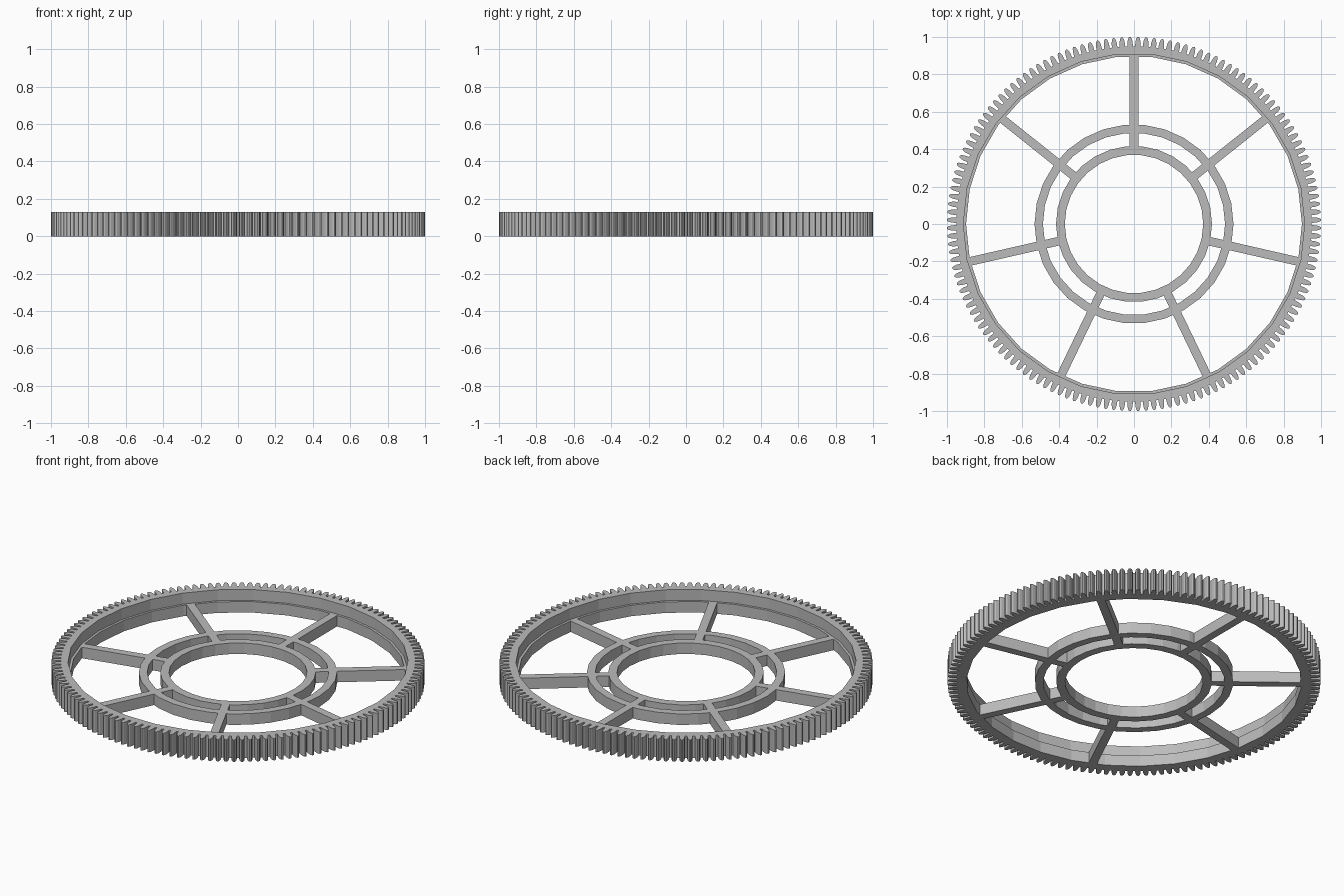
import bpy
from math import sin, cos, pi

cube = bpy.data.objects.get("Cube")
if cube:
    bpy.data.objects.remove(cube, do_unlink=True)

HEIGHT = 0.13
LOW = 0.065      # height of hub, spokes and ledge
TEETH = 144
SIDES = 30
SPOKES = 7

grey = bpy.data.materials.new("light grey")
grey.use_nodes = True
grey.diffuse_color = (0.5, 0.5, 0.5, 1)
grey.node_tree.nodes["Principled BSDF"].inputs["Base Color"].default_value = (0.5, 0.5, 0.5, 1)


def polar(radius, angle):
    return radius * cos(angle), radius * sin(angle)


def polygon(radius):
    """Regular outline with a flat side facing +y."""
    return [polar(radius, pi / 2 + (i + 0.5) * 2 * pi / SIDES) for i in range(SIDES)]


def plate(name, outlines, height):
    """Extrude nested 2D outlines upward from the ground."""
    curve = bpy.data.curves.new(name, 'CURVE')
    curve.dimensions = '2D'
    curve.fill_mode = 'BOTH'
    curve.extrude = height / 2
    for outline in outlines:
        spline = curve.splines.new('POLY')
        spline.points.add(len(outline) - 1)
        for point, (x, y) in zip(spline.points, outline):
            point.co = (x, y, 0, 1)
        spline.use_cyclic_u = True
    temp = bpy.data.objects.new(name + "_outline", curve)
    bpy.context.collection.objects.link(temp)
    bpy.context.view_layer.update()
    depsgraph = bpy.context.evaluated_depsgraph_get()
    mesh = bpy.data.meshes.new_from_object(temp.evaluated_get(depsgraph))
    bpy.data.objects.remove(temp, do_unlink=True)
    for v in mesh.vertices:
        v.co.z += height / 2
    mesh.shade_flat()
    mesh.materials.clear()
    mesh.materials.append(grey)
    obj = bpy.data.objects.new(name, mesh)
    bpy.context.collection.objects.link(obj)
    return obj


# Toothed outline: each tooth is a slim flank with a rounded tip
tooth = [(-0.36, 0.95), (-0.32, 0.975), (-0.22, 0.992), (-0.08, 1.0),
         (0.08, 1.0), (0.22, 0.992), (0.32, 0.975), (0.36, 0.95)]
gear = [polar(r, pi / 2 + (i + 0.5 + t) * 2 * pi / TEETH)
        for i in range(TEETH) for t, r in tooth]

# Rim, its inner ledge and the two hub rings
plate("toothed_rim", [gear, polygon(0.912)], HEIGHT)
plate("rim_ledge", [polygon(0.912), polygon(0.898)], LOW)
plate("outer_hub_ring", [polygon(0.532), polygon(0.487)], LOW)
plate("inner_hub_ring", [polygon(0.417), polygon(0.37)], LOW)

# Spokes
for k in range(SPOKES):
    half = 0.023
    bar = [(0.385, -half), (0.903, -half), (0.903, half), (0.385, half)]
    spoke = plate(f"spoke_{k + 1}", [bar], LOW)
    spoke.rotation_euler.z = pi / 2 + k * 2 * pi / SPOKES
